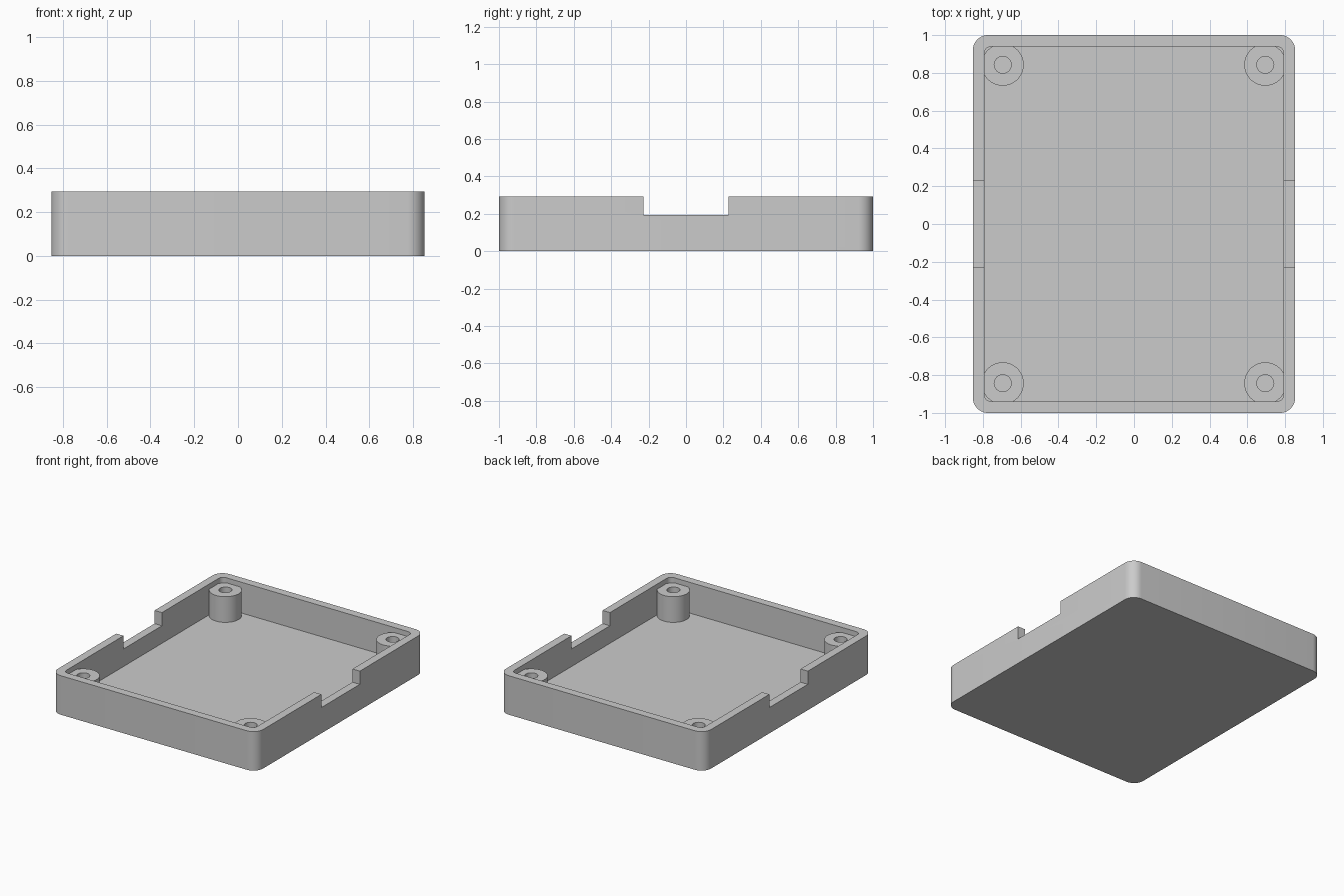
import bpy
import bmesh
from math import cos, sin, pi, radians

HALF_X, HALF_Y, HEIGHT = 0.853, 1.0, 0.293
WALL, FLOOR = 0.061, 0.062
BOSS_X, BOSS_Y, BOSS_TOP = 0.695, 0.843, 0.255

default = bpy.data.objects.get("Cube")
if default:
    bpy.data.objects.remove(default, do_unlink=True)

grey = bpy.data.materials.new("plain grey")
grey.use_nodes = True
colour = (0.6, 0.6, 0.6, 1)
grey.diffuse_color = colour
grey.node_tree.nodes["Principled BSDF"].inputs["Base Color"].default_value = colour


def prism(name, outline, z0, z1):
    """Extrude a flat outline from z0 up to z1."""
    bm = bmesh.new()
    base = bm.faces.new([bm.verts.new((x, y, z0)) for x, y in outline])
    top = bmesh.ops.extrude_face_region(bm, geom=[base])["geom"]
    verts = [v for v in top if isinstance(v, bmesh.types.BMVert)]
    bmesh.ops.translate(bm, verts=verts, vec=(0, 0, z1 - z0))
    bmesh.ops.recalc_face_normals(bm, faces=bm.faces)
    mesh = bpy.data.meshes.new(name)
    bm.to_mesh(mesh)
    bm.free()
    mesh.materials.append(grey)
    obj = bpy.data.objects.new(name, mesh)
    bpy.context.collection.objects.link(obj)
    return obj


def circle(cx, cy, radius, count=48):
    return [(cx + radius * cos(2 * pi * i / count),
             cy + radius * sin(2 * pi * i / count)) for i in range(count)]


def rounded_rect(hx, hy, radius, steps=10):
    points = []
    for corner, (sx, sy) in enumerate([(1, 1), (-1, 1), (-1, -1), (1, -1)]):
        for i in range(steps + 1):
            a = (corner + i / steps) * pi / 2
            points.append((sx * (hx - radius) + radius * cos(a),
                           sy * (hy - radius) + radius * sin(a)))
    return points


def combine(target, tool, operation):
    """Apply a boolean and discard the tool object."""
    mod = target.modifiers.new("combine", 'BOOLEAN')
    mod.operation, mod.solver, mod.object = operation, 'EXACT', tool
    tool.hide_render = True
    bpy.context.view_layer.objects.active = target
    bpy.ops.object.modifier_apply(modifier=mod.name)
    bpy.data.objects.remove(tool, do_unlink=True)


# Tray body with hollow interior
tray = prism("tray", rounded_rect(HALF_X, HALF_Y, 0.08), 0, HEIGHT)
cavity = prism("cavity_cutter",
               rounded_rect(HALF_X - WALL, HALF_Y - WALL, 0.035), FLOOR, 0.5)
combine(tray, cavity, 'DIFFERENCE')

# Notch across both side walls
notch = prism("notch_cutter", [(-1, -0.228), (1, -0.228), (1, 0.228), (-1, 0.228)],
              0.194, 0.5)
combine(tray, notch, 'DIFFERENCE')

# Corner screw posts, merged into the walls, then bored
corners = [(sx * BOSS_X, sy * BOSS_Y) for sx in (-1, 1) for sy in (-1, 1)]
for x, y in corners:
    combine(tray, prism("post", circle(x, y, 0.111), 0.03, BOSS_TOP), 'UNION')
for x, y in corners:
    combine(tray, prism("bore_cutter", circle(x, y, 0.045, 32), FLOOR + 0.005, 0.5),
            'DIFFERENCE')

# Smooth rounded surfaces, crisp edges
bpy.ops.object.select_all(action='DESELECT')
tray.select_set(True)
bpy.context.view_layer.objects.active = tray
bpy.ops.object.shade_smooth_by_angle(angle=radians(30))
